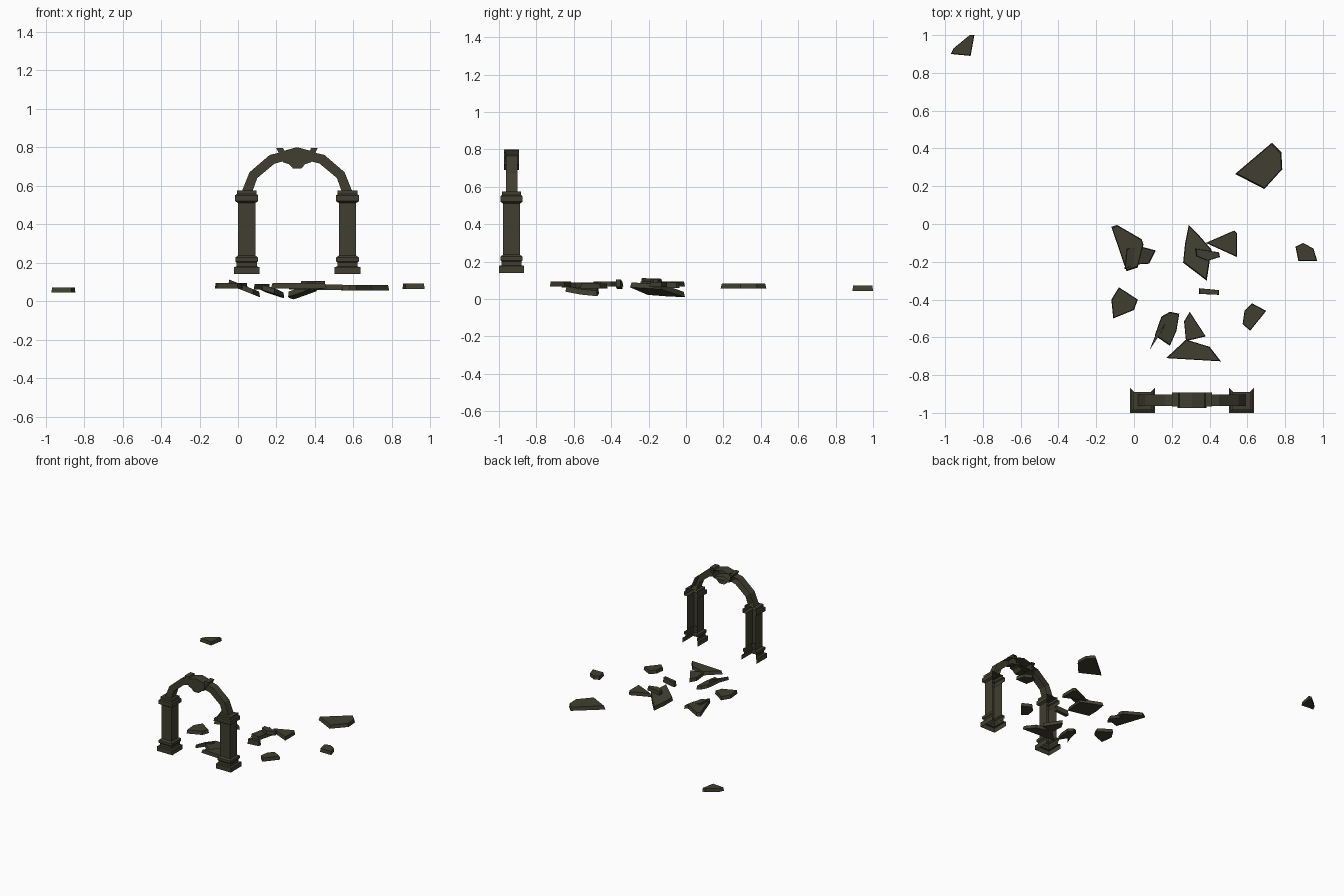
import bpy, bmesh
from mathutils import Vector

if "Cube" in bpy.data.objects:
    bpy.data.objects.remove(bpy.data.objects["Cube"])

stone = bpy.data.materials.new("dark mossy stone")
stone.diffuse_color = (0.052, 0.049, 0.030, 1)
stone.use_nodes = True
stone.node_tree.nodes["Principled BSDF"].inputs["Base Color"].default_value = stone.diffuse_color

ARCH_X, PILLAR_Y = 0.307, -0.933


def finish(name, bm):
    bmesh.ops.recalc_face_normals(bm, faces=bm.faces)
    me = bpy.data.meshes.new(name)
    bm.to_mesh(me)
    bm.free()
    me.materials.append(stone)
    ob = bpy.data.objects.new(name, me)
    bpy.context.collection.objects.link(ob)
    return ob


def pillar(name, cx):
    """Stack of square rings; the wall side (back) is left open."""
    profile = [(0.067, 0.14), (0.067, 0.177), (0.053, 0.18), (0.053, 0.20),
               (0.059, 0.207), (0.059, 0.227), (0.045, 0.237), (0.045, 0.51),
               (0.060, 0.52), (0.060, 0.55), (0.051, 0.556), (0.051, 0.575),
               (0.043, 0.576)]
    bm = bmesh.new()
    rings = []
    for h, z in profile:
        rings.append([bm.verts.new((cx + sx * h, PILLAR_Y + sy * h, z))
                      for sx, sy in ((-1, 1), (-1, -1), (1, -1), (1, 1))])
    for a, b in zip(rings, rings[1:]):
        for i in range(3):
            bm.faces.new((a[i], a[i + 1], b[i + 1], b[i]))
    bm.faces.new(rings[-1])
    finish(name, bm)


def mirrored(half):
    """Complete a left-half outline across the arch centre line."""
    return half + [(2 * ARCH_X - x, z) for x, z in reversed(half)
                   if abs(x - ARCH_X) > 1e-4]


def relief(name, outline, front, back):
    """Front outline extruded towards the open wall side."""
    bm = bmesh.new()
    f = [bm.verts.new((x, front, z)) for x, z in outline]
    b = [bm.verts.new((x, back, z)) for x, z in outline]
    bm.faces.new(f)
    for i in range(len(f)):
        j = (i + 1) % len(f)
        bm.faces.new((f[i], f[j], b[j], b[i]))
    finish(name, bm)


def slab(name, outline, z, sx=0.0, sy=0.0, thick=0.028, top=0.94):
    """Broken stone slab, centred at height z and tilted by slopes sx, sy."""
    bm = bmesh.new()
    cx = sum(p[0] for p in outline) / len(outline)
    cy = sum(p[1] for p in outline) / len(outline)

    def ring(scale, dz):
        vs = []
        for x, y in outline:
            dx, dy = (x - cx) * scale, (y - cy) * scale
            vs.append(bm.verts.new((cx + dx, cy + dy, z + dz + sx * dx + sy * dy)))
        return vs
    lo, hi = ring(1, -thick / 2), ring(top, thick / 2)
    bm.faces.new(lo[::-1])
    bm.faces.new(hi)
    for i in range(len(lo)):
        j = (i + 1) % len(lo)
        bm.faces.new((lo[i], lo[j], hi[j], hi[i]))
    return finish(name, bm)


# Gateway: two pillars, curved band and keystone
pillar("left_pillar", 0.045)
pillar("right_pillar", 2 * ARCH_X - 0.045)

outer = mirrored([(0.02, 0.57), (0.06, 0.67), (0.165, 0.76), (ARCH_X, 0.793)])
inner = mirrored([(0.075, 0.57), (0.10, 0.64), (0.19, 0.715), (ARCH_X, 0.745)])
relief("arch_band", outer + inner[::-1], -0.963, -0.902)

relief("keystone_shoulders", mirrored([(0.235, 0.72), (0.20, 0.795), (0.235, 0.795),
                                       (0.24, 0.782), (ARCH_X, 0.80)]), -0.966, -0.893)
relief("keystone", mirrored([(0.285, 0.69), (0.265, 0.712), (0.24, 0.72),
                             (0.23, 0.757), (0.24, 0.782), (ARCH_X, 0.80)]), -0.973, -0.893)

# Flat paving fragments
slab("far_fragment", [(-0.97, 0.90), (-0.865, 0.89), (-0.845, 1.0), (-0.87, 1.0),
                      (-0.955, 0.93)], 0.058)
slab("large_slab", [(0.535, 0.265), (0.69, 0.185), (0.785, 0.29), (0.78, 0.38),
                    (0.73, 0.43)], 0.07)
slab("right_fragment", [(0.87, -0.195), (0.97, -0.195), (0.95, -0.13), (0.895, -0.10),
                        (0.855, -0.12)], 0.077)
slab("left_slab", [(-0.04, -0.25), (0.02, -0.23), (0.05, -0.11), (0.04, -0.08),
                   (-0.09, -0.005), (-0.12, -0.015)], 0.08)
slab("wedge_fragment", [(0.38, -0.10), (0.545, -0.175), (0.545, -0.05), (0.53, -0.035)], 0.073)
slab("near_left_fragment", [(-0.11, -0.50), (0.0, -0.455), (0.02, -0.40), (-0.08, -0.335),
                            (-0.12, -0.40)], 0.08)
slab("triangle_fragment", [(0.275, -0.62), (0.38, -0.595), (0.295, -0.465),
                           (0.265, -0.515)], 0.075)
slab("front_slab", [(0.17, -0.71), (0.46, -0.727), (0.40, -0.65), (0.275, -0.612)], 0.08)
slab("near_right_fragment", [(0.575, -0.53), (0.615, -0.565), (0.70, -0.46), (0.625, -0.42),
                             (0.585, -0.46)], 0.07)

# Tilted and stacked pieces
slab("left_tilted_slab", [(-0.05, -0.24), (0.0, -0.215), (0.08, -0.21), (0.115, -0.14),
                          (0.04, -0.12), (-0.04, -0.13)], 0.07, sx=-0.40)
slab("centre_tilted_slab", [(0.26, -0.205), (0.385, -0.30), (0.41, -0.135), (0.335, -0.05),
                            (0.29, -0.005), (0.27, -0.105)], 0.045, sx=0.25, sy=-0.10)
slab("stacked_block", [(0.33, -0.17), (0.39, -0.195), (0.455, -0.175), (0.45, -0.15),
                       (0.325, -0.13)], 0.09)
slab("upright_chip", [(0.345, -0.37), (0.45, -0.375), (0.45, -0.35), (0.345, -0.34)],
     0.08, sx=0.1, thick=0.04)
slab("front_tilted_slab", [(0.11, -0.59), (0.19, -0.645), (0.225, -0.565), (0.24, -0.475),
                           (0.19, -0.465), (0.145, -0.49)], 0.05, sx=-0.32, sy=-0.05)
slab("sliver", [(0.083, -0.665), (0.15, -0.565), (0.165, -0.53), (0.115, -0.585)], 0.075)
